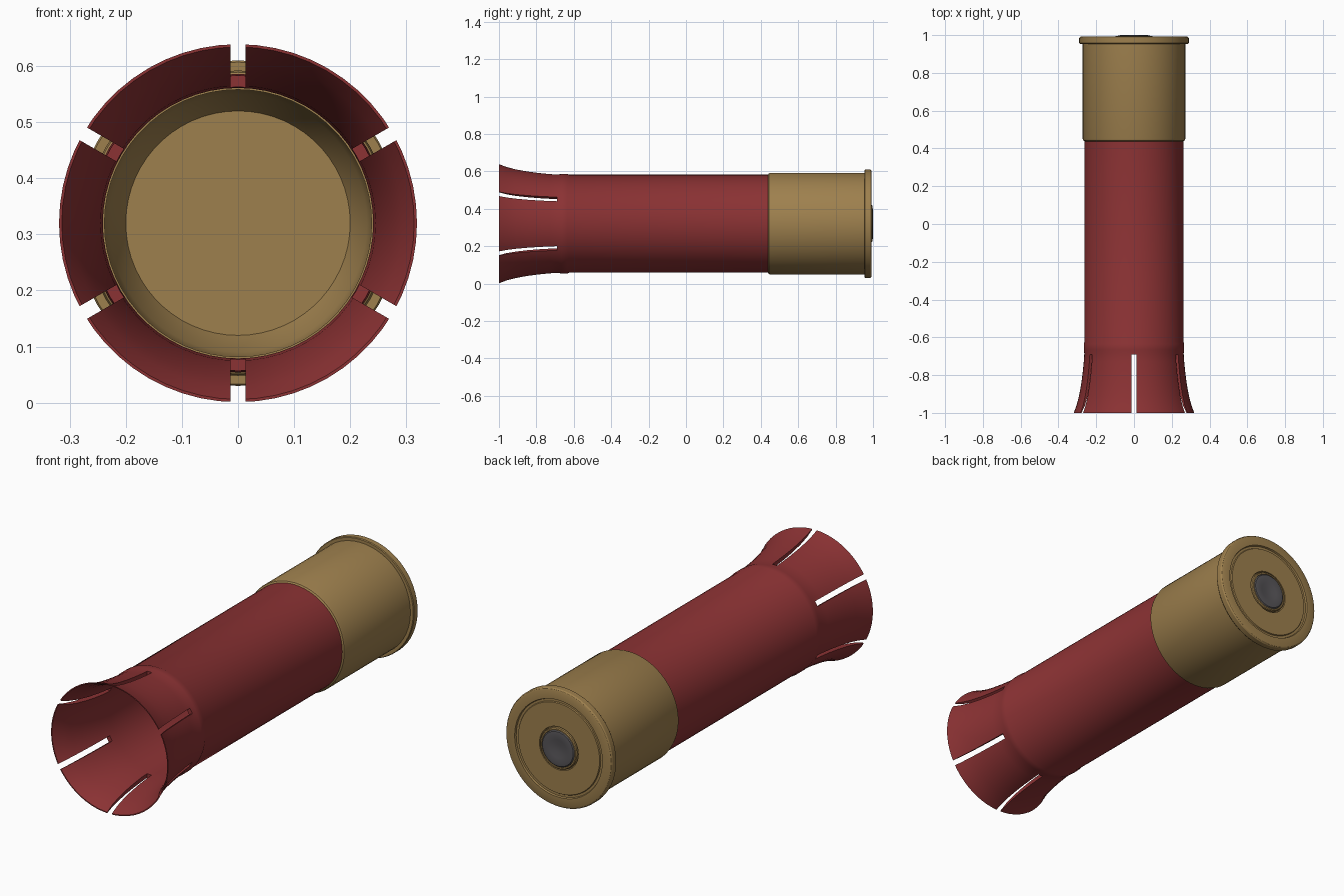
import bpy, bmesh, math
from mathutils import Matrix

if "Cube" in bpy.data.objects:
    bpy.data.objects.remove(bpy.data.objects["Cube"])

CZ = 0.32      # height of the shell's axis
SEG = 60


def material(name, rgb):
    m = bpy.data.materials.new(name)
    m.diffuse_color = (*rgb, 1)
    m.use_nodes = True
    m.node_tree.nodes["Principled BSDF"].inputs["Base Color"].default_value = m.diffuse_color
    return m


red = material("red plastic", (0.26, 0.032, 0.034))
brass = material("brass", (0.34, 0.215, 0.075))
grey = material("dark steel", (0.095, 0.09, 0.098))


def lathe(name, profile, mat, closed=False):
    """Revolve (radius, y) points about the shell's axis; radius 0 makes a pole."""
    bm = bmesh.new()
    rings = []
    for r, y in profile:
        if r == 0:
            rings.append([bm.verts.new((0, y, CZ))] * SEG)
        else:
            rings.append([bm.verts.new((r * math.sin(2 * math.pi * i / SEG), y,
                                        CZ + r * math.cos(2 * math.pi * i / SEG)))
                          for i in range(SEG)])
    pairs = list(zip(rings, rings[1:]))
    if closed:
        pairs.append((rings[-1], rings[0]))
    for a, b in pairs:
        for i in range(SEG):
            j = (i + 1) % SEG
            bm.faces.new(list(dict.fromkeys((a[i], a[j], b[j], b[i]))))
    bmesh.ops.recalc_face_normals(bm, faces=bm.faces)
    me = bpy.data.meshes.new(name)
    bm.to_mesh(me)
    bm.free()
    me.materials.append(mat)
    ob = bpy.data.objects.new(name, me)
    bpy.context.collection.objects.link(ob)
    return ob


def smooth(ob):
    bpy.ops.object.select_all(action='DESELECT')
    ob.select_set(True)
    bpy.context.view_layer.objects.active = ob
    bpy.ops.object.shade_smooth_by_angle(angle=math.radians(30))


# Plastic tube with a flared mouth
outer = [(0.319, -1.0), (0.304, -0.96), (0.291, -0.91), (0.280, -0.85), (0.272, -0.79),
         (0.266, -0.73), (0.263, -0.685), (0.266, -0.665), (0.266, -0.635),
         (0.262, -0.625), (0.262, 0.45)]
inner = [(0.241, 0.45), (0.241, -0.66), (0.245, -0.73), (0.252, -0.79),
         (0.262, -0.85), (0.276, -0.91), (0.293, -0.96), (0.314, -1.0)]
tube = lathe("plastic_tube", outer + inner, red, closed=True)

# Cut the six slots: each long box crosses the mouth and cuts two of them
cutters = []
for k in range(3):
    bm = bmesh.new()
    mat = (Matrix.Translation((0, -0.89, CZ))
           @ Matrix.Rotation(k * math.pi / 3, 4, 'Y')
           @ Matrix.Diagonal((0.026, 0.4, 0.8, 1)))
    bmesh.ops.create_cube(bm, size=1, matrix=mat)
    me = bpy.data.meshes.new("slot_cutter")
    bm.to_mesh(me)
    bm.free()
    cut = bpy.data.objects.new("slot_cutter", me)
    bpy.context.collection.objects.link(cut)
    cut.hide_render = True
    cutters.append(cut)
    mod = tube.modifiers.new("slot", 'BOOLEAN')
    mod.operation = 'DIFFERENCE'
    mod.solver = 'EXACT'
    mod.object = cut
bpy.context.view_layer.update()
dg = bpy.context.evaluated_depsgraph_get()
cut_mesh = bpy.data.meshes.new_from_object(tube.evaluated_get(dg))
tube.modifiers.clear()
tube.data = cut_mesh
tube.data.materials.clear()
tube.data.materials.append(red)
for p in tube.data.polygons:
    p.material_index = 0
for cut in cutters:
    bpy.data.objects.remove(cut)
smooth(tube)

# Brass head: rear face with groove and primer pocket, rim, wall, then cup inside
head = lathe("brass_head", [
    (0, 0.975), (0.104, 0.975), (0.106, 0.99),
    (0.222, 0.99), (0.225, 0.985), (0.236, 0.985), (0.239, 0.993),
    (0.279, 0.993), (0.286, 0.990), (0.290, 0.984), (0.290, 0.958), (0.287, 0.954),
    (0.272, 0.954), (0.272, 0.452), (0.269, 0.443), (0.262, 0.438),
    (0.258, 0.446), (0.238, 0.446), (0.238, 0.80), (0.230, 0.86), (0.200, 0.92),
    (0, 0.92)], brass)
smooth(head)

# Primer cup ring and domed primer
ring = lathe("primer_ring", [(0.100, 0.97), (0.100, 0.992), (0.096, 0.996),
                             (0.090, 0.996), (0.088, 0.97)], brass, closed=True)
smooth(ring)
primer = lathe("primer", [(0.089, 0.97), (0.089, 0.993), (0.084, 0.998), (0.07, 1.0),
                          (0.045, 0.997), (0.02, 0.994), (0, 0.993)], grey)
smooth(primer)
